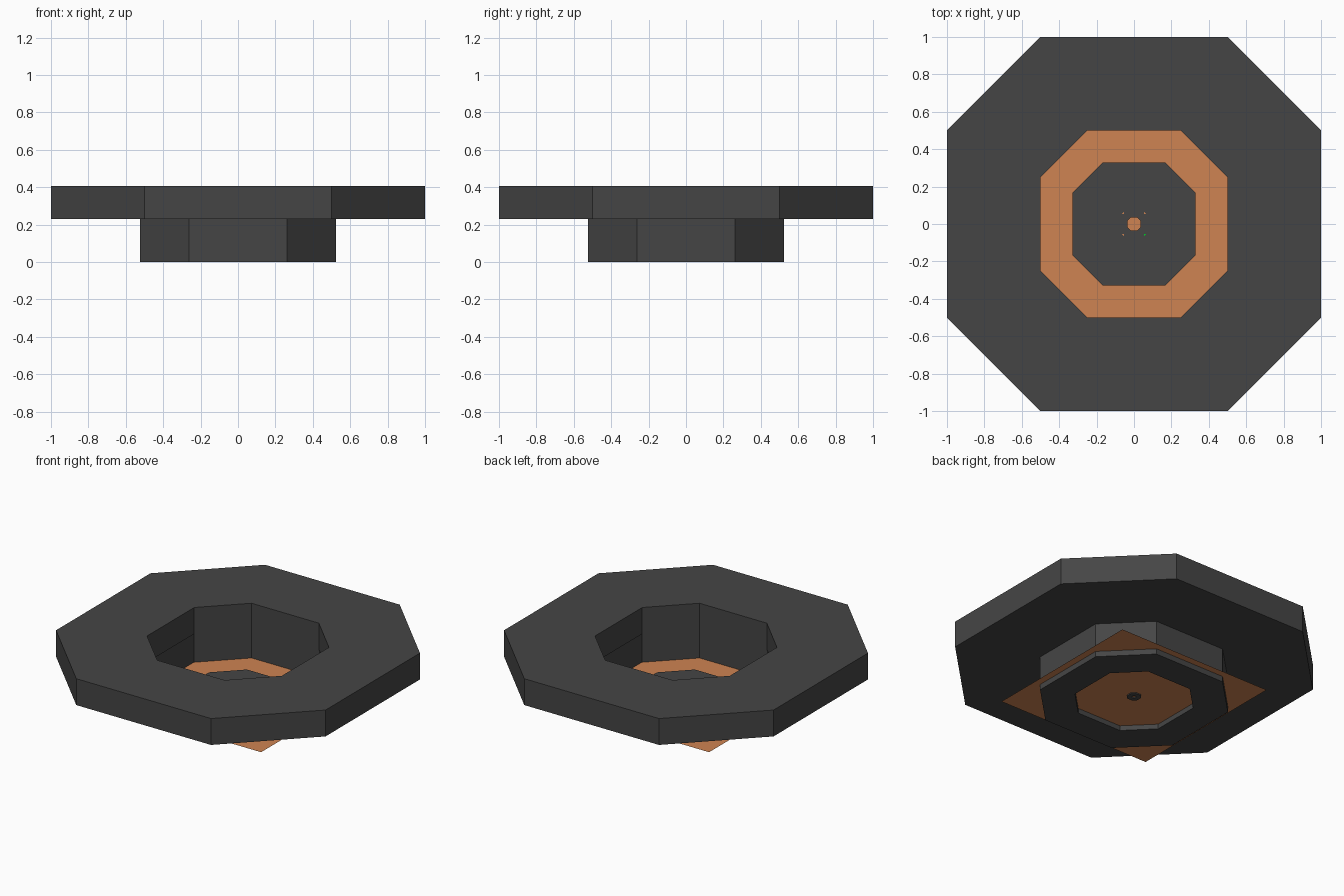
import bpy, bmesh

if "Cube" in bpy.data.objects:
    bpy.data.objects.remove(bpy.data.objects["Cube"])


def material(name, rgb):
    m = bpy.data.materials.new(name)
    m.diffuse_color = (*rgb, 1)
    m.use_nodes = True
    m.node_tree.nodes["Principled BSDF"].inputs["Base Color"].default_value = m.diffuse_color
    return m


DARK = material("dark_metal", (0.06, 0.06, 0.06))
COPPER = material("copper", (0.62, 0.23, 0.085))
GREEN = material("green", (0.0, 0.6, 0.02))


def finish(name, bm, mat):
    bmesh.ops.recalc_face_normals(bm, faces=bm.faces[:])
    me = bpy.data.meshes.new(name)
    bm.to_mesh(me)
    bm.free()
    me.materials.append(mat)
    ob = bpy.data.objects.new(name, me)
    bpy.context.collection.objects.link(ob)
    return ob


def octagon(r):
    h = r / 2
    return [(r, -h), (r, h), (h, r), (-h, r), (-r, h), (-r, -h), (-h, -r), (h, -r)]


def octagon_ring(name, profile, mat=DARK):
    """Sweep a closed (radius, z) profile around a square-cut octagon."""
    bm = bmesh.new()
    loops = [[bm.verts.new((x, y, z)) for x, y in octagon(r)] for r, z in profile]
    for a, b in zip(loops, loops[1:] + loops[:1]):
        for i in range(8):
            j = (i + 1) % 8
            bm.faces.new((a[i], a[j], b[j], b[i]))
    return finish(name, bm, mat)


def box_section(inner, outer, z0, z1):
    return [(inner, z0), (outer, z0), (outer, z1), (inner, z1)]


# Wide upper rim
octagon_ring("upper_rim", box_section(0.5, 1.0, 0.23, 0.407))

# Lower drum: thin wall above the plate, broad foot below it
octagon_ring("lower_drum", [(0.33, 0.0), (0.525, 0.0), (0.525, 0.23),
                            (0.505, 0.23), (0.505, 0.033), (0.33, 0.033)])

# Paper-thin square copper plate
bm = bmesh.new()
bmesh.ops.create_grid(bm, x_segments=1, y_segments=1, size=0.572)
for v in bm.verts:
    v.co.z = 0.037
finish("copper_plate", bm, COPPER)

# Nested rings lying on the plate
octagon_ring("centre_ring", box_section(0.09, 0.33, 0.038, 0.05))
octagon_ring("inner_ring", box_section(0.08, 0.235, 0.038, 0.053))
octagon_ring("hub_ring", box_section(0.035, 0.09, 0.038, 0.048))

# Small boss under the plate
octagon_ring("bottom_boss", box_section(0.012, 0.04, 0.028, 0.036))

# Four tiny studs around the hub, one of them green
for i, (sx, sy) in enumerate([(1, -1), (1, 1), (-1, 1), (-1, -1)]):
    bm = bmesh.new()
    bmesh.ops.create_cube(bm, size=0.014)
    bmesh.ops.translate(bm, verts=bm.verts[:], vec=(0.06 * sx, 0.06 * sy, 0.046))
    finish(f"hub_stud_{i + 1}", bm, GREEN if i == 0 else COPPER)
